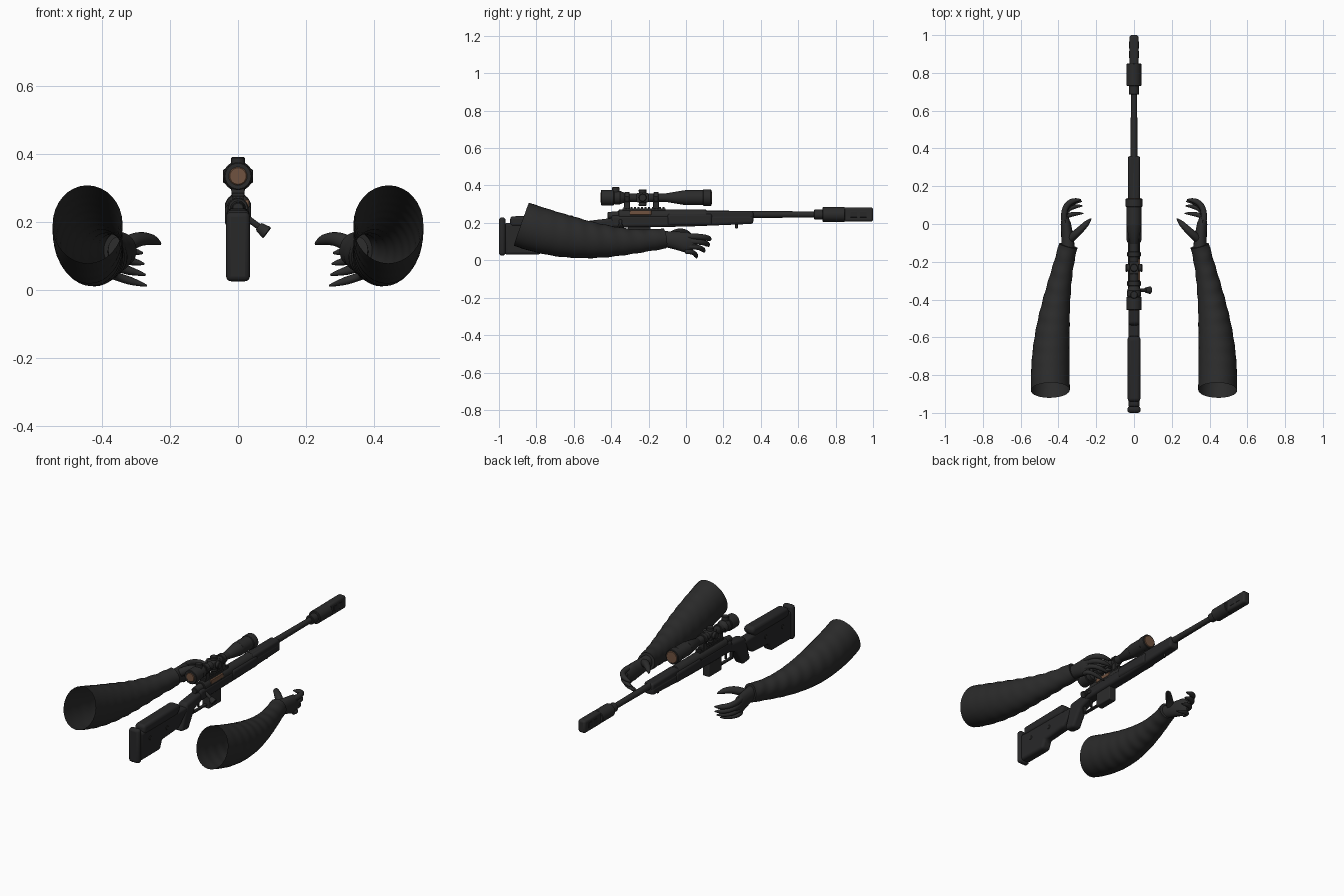
import bpy, bmesh, math
from mathutils import Vector

if "Cube" in bpy.data.objects:
    bpy.data.objects.remove(bpy.data.objects["Cube"])

BORE = 0.245    # height of the barrel axis
SIGHT = 0.335   # height of the scope axis
AXES = {"along": Vector((0, 1, 0)), "up": Vector((0, 0, 1)), "down": Vector((0, 0, -1)),
        "left": Vector((1, 0, 0)), "right": Vector((-1, 0, 0)), "drooping": Vector((0.8, 0, -0.6))}


def material(name, red, green, blue):
    mat = bpy.data.materials.new(name)
    mat.use_nodes = True
    colour = (red, green, blue, 1)
    mat.diffuse_color = colour
    mat.node_tree.nodes["Principled BSDF"].inputs["Base Color"].default_value = colour
    return mat


STOCK = material("stock black", 0.021, 0.021, 0.022)
METAL = material("gun metal", 0.024, 0.024, 0.024)
CLOTH = material("sleeve cloth", 0.024, 0.024, 0.024)
GLOVE = material("glove", 0.025, 0.025, 0.025)
COPPER = material("copper amber", 0.16, 0.085, 0.05)


def finish(name, bm, mat, bevel=0):
    """Turn a bmesh into a smooth shaded object with optional rounded edges."""
    bmesh.ops.recalc_face_normals(bm, faces=bm.faces)
    mesh = bpy.data.meshes.new(name)
    bm.to_mesh(mesh)
    bm.free()
    mesh.materials.append(mat)
    ob = bpy.data.objects.new(name, mesh)
    bpy.context.collection.objects.link(ob)
    bpy.ops.object.select_all(action="DESELECT")
    ob.select_set(True)
    bpy.context.view_layer.objects.active = ob
    if bevel:
        mod = ob.modifiers.new("Bevel", "BEVEL")
        mod.width = bevel
        mod.segments = 3
        mod.limit_method = "ANGLE"
    bpy.ops.object.shade_smooth_by_angle(angle=math.radians(40))


def slab(name, mat, half, bevel, profile, x=0):
    """Extrude a side profile of (y, z) points across the width."""
    bm = bmesh.new()
    face = bm.faces.new([bm.verts.new((x - half, y, z)) for y, z in profile])
    extruded = bmesh.ops.extrude_face_region(bm, geom=[face])["geom"]
    moved = [v for v in extruded if isinstance(v, bmesh.types.BMVert)]
    bmesh.ops.translate(bm, vec=(2 * half, 0, 0), verts=moved)
    finish(name, bm, mat, bevel)


def block(name, mat, half, bevel, back, front, low, high, x=0):
    slab(name, mat, half, bevel, [(back, low), (front, low), (front, high), (back, high)], x)


def bridge(name, mat, rings, open_start=False):
    """Join rings of points into a tube."""
    bm = bmesh.new()
    loops = [[bm.verts.new(p) for p in ring] for ring in rings]
    for a, b in zip(loops, loops[1:]):
        for i in range(len(a)):
            bm.faces.new((a[i - 1], a[i], b[i], b[i - 1]))
    if not open_start:
        bm.faces.new(loops[0])
    bm.faces.new(loops[-1])
    finish(name, bm, mat)


def circle(count):
    return [(math.cos(i * math.tau / count), math.sin(i * math.tau / count)) for i in range(count)]


def rod(name, mat, start, length, radius, end_radius=None, axis="along", chamfer=0.003):
    """Cylinder or cone with chamfered rims, running from start along an axis."""
    end_radius = end_radius or radius
    turn = AXES[axis].to_track_quat("Z", "Y")
    profile = [(0, radius - chamfer), (chamfer, radius),
               (length - chamfer, end_radius), (length, end_radius - chamfer)]
    bridge(name, mat, [[Vector(start) + turn @ Vector((c * r, s * r, d)) for c, s in circle(24)]
                       for d, r in profile])


def turned(name, mat, height, back, front, radius, end_radius=None):
    """Rod lying on the centre line."""
    rod(name, mat, (0, back, height), front - back, radius, end_radius)


def limb(name, mat, side, start, middle, end, size, end_size, fold=0):
    """Curved tube; sizes are (width, height) radii. Folded cloth stays open at the start."""
    start, middle, end = Vector(start), Vector(middle), Vector(end)
    size, end_size = Vector(size), Vector(end_size)
    steps = 80 if fold else 16
    rings = []
    for i in range(steps + 1):
        t = i / steps
        point = start.lerp(middle, t).lerp(middle.lerp(end, t), t)
        tangent = (middle - start).lerp(end - middle, t).normalized()
        across = tangent.cross(AXES["up"]).normalized()
        up = across.cross(tangent)
        ease = t ** 1.25
        width, height = size.lerp(end_size, ease * ease * (3 - 2 * ease))
        if not fold:    # rounded tip
            width, height = (r * min(1, math.sqrt(4 * (1 - t) + 0.04)) for r in (width, height))
        ring = []
        for c, s in circle(32 if fold else 16):
            crease = math.sin(point.y * 75 + 2 * s) * (c + s) / 2
            swell = 1 + fold * crease * min(1, t + 0.1)
            p = point + (across * c * width + up * s * height) * swell
            ring.append((p.x * side, p.y, p.z))
        rings.append(ring)
    bridge(name, mat, rings, open_start=bool(fold))


# Stock: butt, recoil pad, cheek rest and grip
slab("butt_stock", STOCK, 0.03, 0.015,
     [(-0.97, 0.03), (-0.78, 0.03), (-0.76, 0.08), (-0.6, 0.09), (-0.5, 0.19), (-0.97, 0.2)])
block("recoil_pad", STOCK, 0.035, 0.015, -1, -0.965, 0.025, 0.23)
slab("cheek_rest", STOCK, 0.034, 0.018,
     [(-0.94, 0.18), (-0.62, 0.18), (-0.59, 0.21), (-0.6, 0.24), (-0.94, 0.235)])
slab("pistol_grip", STOCK, 0.03, 0.015,
     [(-0.58, 0.06), (-0.51, 0.05), (-0.45, 0.15), (-0.36, 0.18), (-0.36, 0.23), (-0.53, 0.21)])
for y in (-0.88, -0.72):
    rod("butt_screw", METAL, (-0.033, y, 0.14), 0.066, 0.012, axis="left")

# Fore end
slab("fore_end", STOCK, 0.033, 0.014,
     [(-0.4, 0.175), (0, 0.18), (0.36, 0.195), (0.36, 0.24), (-0.4, 0.24)])
block("hand_guard", STOCK, 0.039, 0.014, -0.1, 0.14, 0.187, 0.25)
block("barrel_shroud", STOCK, 0.031, 0.012, 0.1, 0.36, 0.22, 0.264)
rod("sling_stud", METAL, (0, 0.27, 0.2), 0.03, 0.007, axis="down")

# Receiver, ejection port, rail and bolt
turned("receiver", METAL, 0.24, -0.36, 0.11, 0.031)
turned("bolt_shroud", METAL, 0.24, -0.42, -0.34, 0.018, 0.024)
block("ejection_port", COPPER, 0.006, 0.002, -0.3, -0.185, 0.243, 0.266, x=0.027)
block("scope_rail", METAL, 0.016, 0.002, -0.34, -0.11, 0.262, 0.276)
for i in range(12):
    y = -0.335 + i * 0.019
    block("rail_tooth", METAL, 0.018, 0.001, y, y + 0.01, 0.274, 0.285)
rod("bolt_stem", METAL, (0.02, -0.35, 0.217), 0.06, 0.009, axis="drooping")
rod("bolt_knob", METAL, (0.06, -0.35, 0.187), 0.033, 0.014, 0.02, axis="drooping")

# Magazine, trigger and guard
block("magazine", METAL, 0.023, 0.005, -0.31, -0.19, 0.095, 0.19)
block("trigger", METAL, 0.005, 0.001, -0.385, -0.373, 0.13, 0.18)
block("guard_bow", METAL, 0.01, 0.003, -0.43, -0.3, 0.11, 0.12)
block("guard_post", METAL, 0.01, 0.003, -0.44, -0.43, 0.11, 0.18)

# Barrel and muzzle device
turned("barrel", METAL, BORE, 0.08, 0.72, 0.021, 0.016)
turned("muzzle_collar", METAL, BORE, 0.685, 0.735, 0.027)
turned("suppressor", METAL, BORE, 0.73, 0.85, 0.039)
block("muzzle_brake", METAL, 0.024, 0.012, 0.84, 1, 0.207, 0.283)
for x in (-0.024, 0.024):
    for y in (0.88, 0.93):
        block("brake_vent", STOCK, 0.002, 0.001, y, y + 0.035, 0.23, 0.26, x)

# Scope body from eyepiece to objective, with lenses
turned("eyepiece", METAL, SIGHT, -0.455, -0.385, 0.041)
turned("zoom_ring", METAL, SIGHT, -0.385, -0.35, 0.036)
turned("eyepiece_taper", METAL, SIGHT, -0.352, -0.32, 0.035, 0.023)
turned("scope_tube", METAL, SIGHT, -0.33, -0.09, 0.023)
turned("bell_taper", METAL, SIGHT, -0.11, 0, 0.023, 0.04)
turned("objective_bell", METAL, SIGHT, -0.005, 0.1, 0.04)
turned("objective_rim", METAL, SIGHT, 0.09, 0.135, 0.044)
turned("eyepiece_lens", COPPER, SIGHT, -0.458, -0.45, 0.027)
turned("objective_lens", COPPER, SIGHT, 0.13, 0.138, 0.036)

# Turrets and mounts
rod("zoom_knob", METAL, (0, -0.375, SIGHT), 0.056, 0.02, axis="up")
block("turret_block", METAL, 0.025, 0.006, -0.265, -0.2, 0.31, 0.36)
for axis in ("up", "down", "left", "right"):
    rod("turret", METAL, (0, -0.232, SIGHT), 0.044, 0.019, 0.021, axis)
for y in (-0.315, -0.16):
    turned("scope_ring", METAL, SIGHT, y - 0.014, y + 0.014, 0.03)
    block("ring_base", METAL, 0.019, 0.004, y - 0.016, y + 0.016, 0.276, 0.325)
    block("ring_clamp", METAL, 0.036, 0.003, y - 0.012, y + 0.012, 0.33, 0.34)

# Arms: sleeve, palm, thumb and four fanned fingers on each side
for side, label in ((1, "left"), (-1, "right")):
    limb(label + "_sleeve", CLOTH, side, (0.443, -0.88, 0.193), (0.45, -0.5, 0.06),
         (0.348, -0.115, 0.117), (0.103, 0.122), (0.05, 0.055), fold=0.05)
    limb(label + "_palm", GLOVE, side, (0.348, -0.15, 0.117), (0.35, -0.06, 0.11),
         (0.37, 0.06, 0.085), (0.035, 0.042), (0.025, 0.058))
    limb(label + "_thumb", GLOVE, side, (0.34, -0.08, 0.125), (0.28, -0.03, 0.17),
         (0.228, 0.028, 0.135), (0.022, 0.024), (0.014, 0.014))
    for i, finger in enumerate(("index", "middle", "ring", "little")):
        base = 0.128 - i * 0.027
        tip = 0.108 - i * 0.032
        reach = 0.128 - 0.008 * i ** 2
        thick = 0.016 - i * 0.001
        limb(f"{label}_{finger}_finger", GLOVE, side, (0.366, 0, base), (0.39, reach, base),
             (0.28 - i * 0.004, reach, tip), (thick, thick), (thick * 0.9, thick * 0.9))
